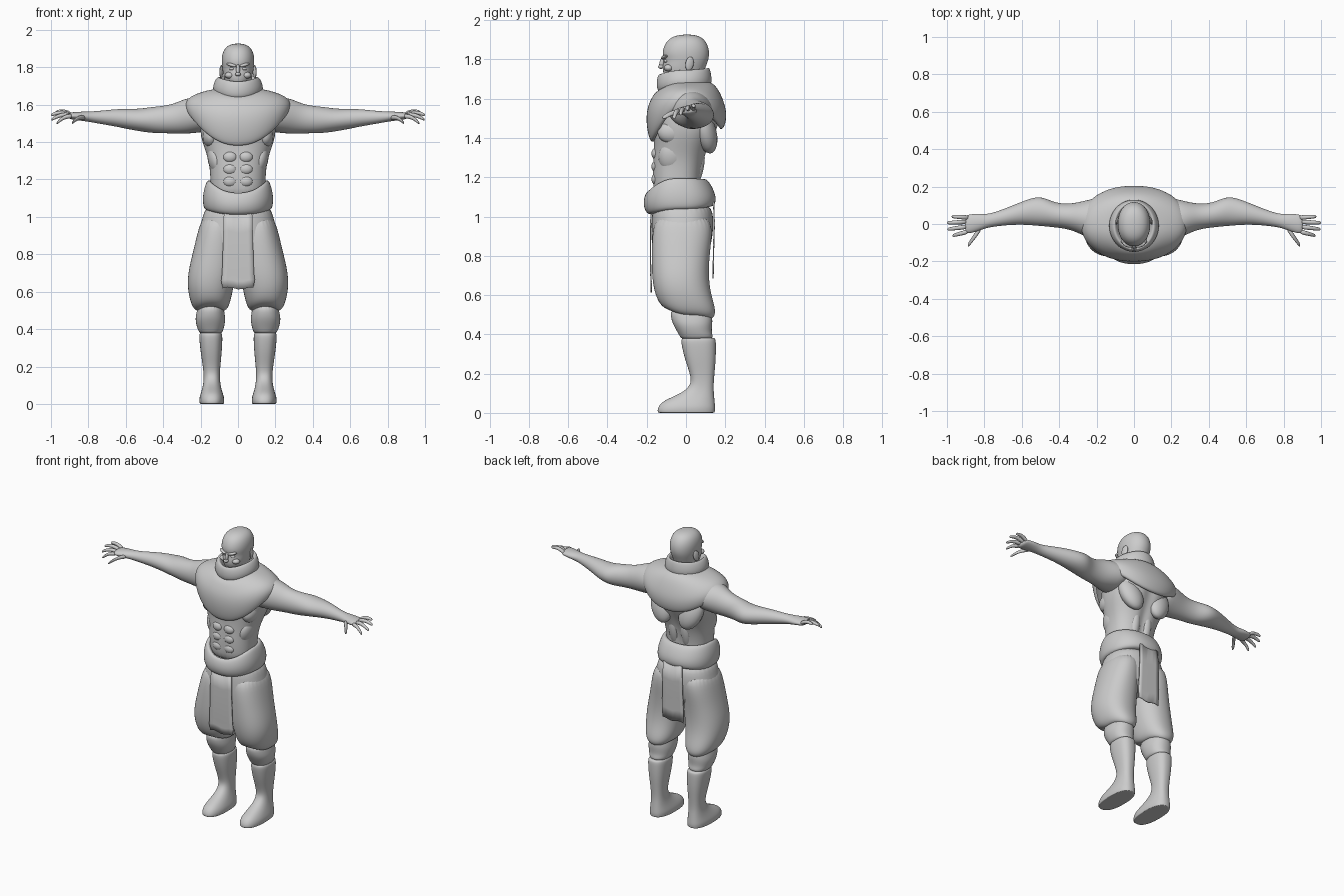
import bpy, bmesh, math
from mathutils import Vector


def skin(name, rings, caps=True, mirror=False, closed=True, level=2, thick=0):
    """Bridge a list of point rings into one smooth object."""
    bm = bmesh.new()
    rows = [[bm.verts.new(p) for p in r] for r in rings]
    n = len(rows[0])
    for a, b in zip(rows, rows[1:]):
        for i in range(n if closed else n - 1):
            j = (i + 1) % n
            bm.faces.new((a[i], a[j], b[j], b[i]))
    if caps:
        bm.faces.new(rows[0])
        bm.faces.new(rows[-1])
    bmesh.ops.recalc_face_normals(bm, faces=bm.faces)
    me = bpy.data.meshes.new(name)
    bm.to_mesh(me)
    bm.free()
    for p in me.polygons:
        p.use_smooth = True
    ob = bpy.data.objects.new(name, me)
    bpy.context.collection.objects.link(ob)
    if mirror:
        ob.modifiers.new("mirror", 'MIRROR')
    if thick:
        ob.modifiers.new("solid", 'SOLIDIFY').thickness = thick
    if level:
        m = ob.modifiers.new("smooth", 'SUBSURF')
        m.levels = m.render_levels = level
    return ob


def body(name, rows, n=28, e=0.9, warp=None, **kw):
    """Rings round the z axis: (cx, rx, y_front, y_back, z_side, z_front, z_back)."""
    rings = []
    for r in rows:
        cx, rx, yf, yb, zs = r[:5]
        zf, zb = r[5:7] if len(r) > 5 else (zs, zs)
        ring = []
        for i in range(n):
            t = 2 * math.pi * i / n
            c, s = math.cos(t), math.sin(t)
            x = cx + rx * math.copysign(abs(c) ** e, c)
            y = (yf + yb) / 2 + (yb - yf) / 2 * math.copysign(abs(s) ** e, s)
            z = zs + ((zf if s < 0 else zb) - zs) * s * s
            p = Vector((x, y, z))
            ring.append(warp(p, s) if warp else p)
        rings.append(ring)
    return skin(name, rings, **kw)


def limb(name, rows, n=14, **kw):
    """Rings along the x axis: (x, cy, cz, ry, rz)."""
    rings = [[(x, cy + ry * math.cos(2 * math.pi * i / n), cz + rz * math.sin(2 * math.pi * i / n))
              for i in range(n)] for x, cy, cz, ry, rz in rows]
    return skin(name, rings, mirror=True, **kw)


def blob(name, loc, size, rot=(0, 0, 0), mirror=True):
    """Ellipsoid detail, optionally on both sides."""
    for sx in ((1, -1) if mirror else (1,)):
        bpy.ops.mesh.primitive_uv_sphere_add(
            segments=20, ring_count=12, location=(loc[0] * sx, loc[1], loc[2]),
            rotation=(rot[0], rot[1] * sx, rot[2] * sx))
        ob = bpy.context.object
        ob.name = name
        ob.scale = size
        bpy.ops.object.shade_smooth()


def flap(name, rows, cols=6):
    """Hanging cloth: (half width, y, z)."""
    rings = [[(w * (2 * i / cols - 1), y, z + 0.006 * math.sin(i * 1.4)) for i in range(cols + 1)]
             for w, y, z in rows]
    skin(name, rings, caps=False, closed=False, level=0, thick=0.006)


# Torso with spine groove and belly line
def grooves(p, s):
    k = math.exp(-(p.x / 0.025) ** 2)
    p.y -= 0.018 * k if s > 0 else -0.006 * k
    return p


body("torso", [
    (0, .140, -.165, .075, 1.08), (0, .147, -.172, .075, 1.18), (0, .150, -.172, .085, 1.25),
    (0, .160, -.168, .100, 1.31), (0, .180, -.165, .125, 1.37), (0, .200, -.168, .155, 1.43),
    (0, .205, -.172, .182, 1.50), (0, .200, -.165, .180, 1.57), (0, .150, -.12, .13, 1.64),
    (0, .07, -.07, .08, 1.69)], n=36, e=.85, warp=grooves)
# Abdominal and back muscles
for z in (1.19, 1.255, 1.32):
    blob("abdominal", (.042, -.150, z), (.038, .026, .031))
blob("side_muscle", (.115, -.07, 1.30), (.045, .07, .085), (0, .25, 0))
blob("rib_muscle", (.145, -.07, 1.43), (.045, .075, .06))
blob("back_muscle", (.11, .10, 1.43), (.075, .055, .115), (.25, .35, 0))
blob("lower_back_muscle", (.045, .055, 1.25), (.035, .035, .11), (-.2, 0, 0))

# Shoulder shawl
body("shawl", [
    (0, .105, -.125, .105, 1.685, 1.65, 1.69), (0, .150, -.155, .135, 1.68, 1.635, 1.68),
    (0, .205, -.175, .165, 1.665, 1.605, 1.65), (0, .255, -.198, .192, 1.645, 1.555, 1.59),
    (0, .283, -.204, .208, 1.615, 1.49, 1.53), (0, .285, -.195, .203, 1.585, 1.42, 1.475),
    (0, .278, -.180, .190, 1.565, 1.378, 1.445), (0, .262, -.165, .175, 1.565, 1.380, 1.445)],
    n=36, e=.92, caps=False)
# Rolled collar
body("collar", [
    (0, .075, -.09, .085, 1.69, 1.67, 1.71), (0, .092, -.118, .105, 1.735, 1.712, 1.745),
    (0, .105, -.135, .116, 1.752, 1.73, 1.762), (0, .122, -.147, .125, 1.735, 1.71, 1.745),
    (0, .137, -.152, .133, 1.695, 1.672, 1.70), (0, .130, -.145, .128, 1.655, 1.635, 1.665),
    (0, .10, -.12, .10, 1.65, 1.63, 1.66)], e=1, caps=False)

# Head
body("head", [
    (0, .058, -.06, .075, 1.63), (0, .060, -.095, .080, 1.69), (0, .072, -.118, .088, 1.73),
    (0, .080, -.120, .102, 1.765), (0, .084, -.112, .114, 1.795), (0, .088, -.122, .119, 1.825),
    (0, .087, -.116, .116, 1.86), (0, .076, -.098, .100, 1.895), (0, .052, -.066, .072, 1.918),
    (0, .018, -.02, .03, 1.927)], e=.95)
blob("nose_bridge", (0, -.120, 1.787), (.010, .014, .032), (-.3, 0, 0), False)
blob("nose_tip", (0, -.127, 1.763), (.015, .016, .011), mirror=False)
blob("brow", (.034, -.110, 1.812), (.030, .014, .009), (0, -.25, .35))
blob("eye", (.034, -.103, 1.792), (.014, .010, .008), (0, 0, .3))
blob("cheek", (.045, -.088, 1.757), (.026, .024, .018))
blob("ear", (.089, .018, 1.778), (.009, .022, .036), (-.2, 0, .3))

# Arms and palms
limb("arm", [
    (.13, .02, 1.545, .13, .085), (.23, .025, 1.545, .110, .098), (.29, .033, 1.537, .085, .094),
    (.35, .040, 1.524, .068, .078), (.42, .047, 1.519, .066, .073), (.48, .065, 1.518, .078, .068),
    (.53, .068, 1.518, .077, .060), (.59, .060, 1.524, .064, .055), (.66, .045, 1.530, .050, .046),
    (.73, .028, 1.532, .040, .036), (.785, .016, 1.535, .036, .029), (.83, .010, 1.538, .047, .025),
    (.88, .000, 1.540, .052, .021), (.905, -.002, 1.540, .046, .016)], n=20)
# Fingers and thumbs: knuckle, tip
for a, b in [((.885, -.040, 1.538), (.970, -.062, 1.500)), ((.89, -.014, 1.542), (.997, -.028, 1.520)),
             ((.89, .012, 1.543), (1.0, .006, 1.545)), ((.88, .034, 1.540), (.975, .040, 1.560)),
             ((.815, -.015, 1.530), (.888, -.115, 1.502))]:
    a, b = Vector(a), Vector(b)
    wide = 1.5 if b.y < -.1 else 1
    rows = []
    for t, r in ((0, .013), (.3, .0135), (.55, .012), (.8, .011), (.95, .009), (1, .005)):
        p = a.lerp(b, t)
        rows.append((p.x, p.y, p.z + .014 * math.sin(math.pi * t), r * wide, r))
    limb("finger" if wide == 1 else "thumb", rows, n=8, level=1)

# Waist sash
body("sash", [
    (0, .130, -.160, .070, 1.16, 1.09, 1.16), (0, .150, -.180, .085, 1.198, 1.13, 1.195),
    (0, .168, -.202, .112, 1.195, 1.128, 1.188), (0, .185, -.216, .140, 1.14, 1.09, 1.14),
    (0, .190, -.217, .155, 1.09, 1.05, 1.095), (0, .184, -.200, .148, 1.04, 1.012, 1.055),
    (0, .160, -.170, .12, 1.035, 1.01, 1.05)], n=32, caps=False)

# Baggy trousers
body("trouser_hips", [
    (0, .165, -.165, .12, 1.08), (0, .190, -.175, .142, 1.0), (0, .213, -.177, .138, .91),
    (0, .225, -.174, .122, .83), (0, .17, -.14, .09, .77)], n=32, e=.85)
body("trouser_leg", [
    (.10, .085, -.15, .12, 1.02), (.112, .104, -.172, .136, .92), (.122, .117, -.175, .122, .82),
    (.137, .130, -.175, .115, .71), (.147, .124, -.166, .124, .63, .64, .62),
    (.148, .112, -.152, .145, .565, .59, .55), (.147, .098, -.128, .152, .52, .545, .505),
    (.146, .076, -.085, .135, .495, .52, .475), (.146, .05, -.04, .10, .50, .52, .48)], mirror=True)
# Gathered knee cuffs
body("knee_cuff", [
    (.146, .065, -.08, .12, .54), (.147, .076, -.078, .136, .485), (.148, .081, -.066, .134, .45),
    (.147, .074, -.046, .130, .415), (.146, .066, -.032, .138, .39), (.146, .054, -.02, .13, .372)],
    mirror=True)
# Boots
body("boot", [
    (.146, .050, -.01, .140, .385), (.146, .062, -.026, .152, .378), (.145, .062, -.022, .153, .34),
    (.143, .056, -.005, .152, .27), (.141, .045, .024, .144, .19), (.140, .043, .026, .140, .13, .145, .13),
    (.140, .049, -.015, .143, .09, .105, .09), (.140, .058, -.085, .146, .06, .075, .06),
    (.140, .066, -.130, .149, .035, .052, .03), (.140, .067, -.147, .149, .018),
    (.140, .065, -.144, .147, .001), (.140, .062, -.140, .144, 0)], e=.82, mirror=True)

# Front and back cloth flaps
flap("front_flap", [(.075, -.180, 1.04), (.079, -.184, .92), (.082, -.184, .80), (.085, -.182, .70),
                    (.090, -.180, .66), (.083, -.180, .618)])
flap("back_flap", [(.070, .144, 1.07), (.074, .147, .96), (.076, .144, .85), (.080, .142, .76), (.078, .141, .69)])
